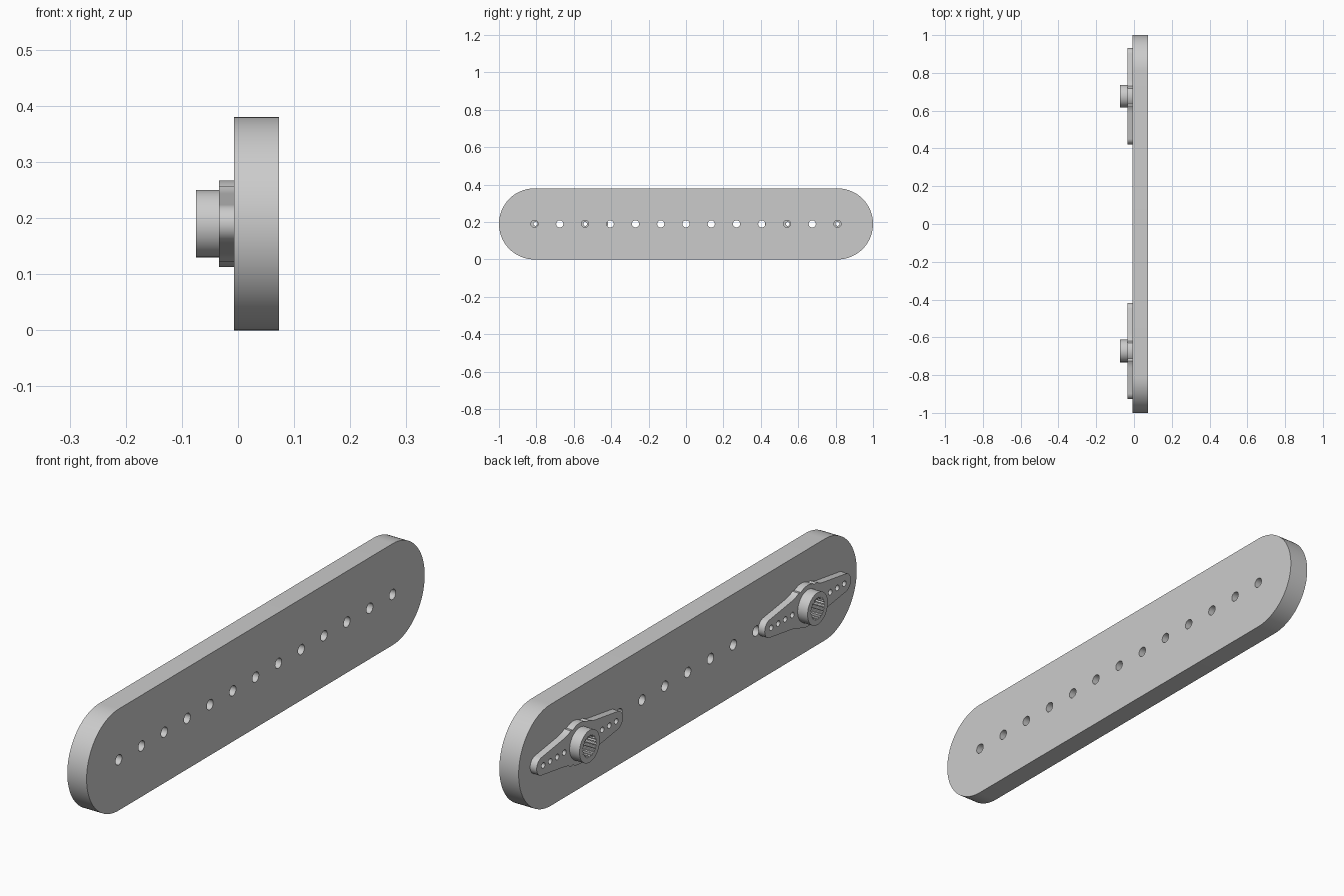
import bpy, bmesh, math
from mathutils import Matrix

cube = bpy.data.objects.get("Cube")
if cube:
    bpy.data.objects.remove(cube, do_unlink=True)

grey = bpy.data.materials.new("light grey")
grey.use_nodes = True
grey.diffuse_color = (0.6, 0.6, 0.6, 1)
grey.node_tree.nodes["Principled BSDF"].inputs["Base Color"].default_value = (0.6, 0.6, 0.6, 1)

MID_Z = 0.19
# profile (u, v) lies along world y and z; extrusion runs along world x
TO_WORLD = Matrix(((0, 0, 1, 0), (1, 0, 0, 0), (0, 1, 0, 0), (0, 0, 0, 1)))


def arc(cu, cv, r, a0, a1, n):
    """n + 1 points on an arc, angles in degrees."""
    return [(cu + r * math.cos(math.radians(a0 + (a1 - a0) * i / n)),
             cv + r * math.sin(math.radians(a0 + (a1 - a0) * i / n))) for i in range(n + 1)]


def circle(u, r, n=24):
    return arc(u, 0, r, 0, 360, n)[:-1]


def slab(name, loops, x0, x1, y=0.0):
    """Extrude an outline with holes from x0 to x1."""
    curve = bpy.data.curves.new(name, 'CURVE')
    curve.dimensions = '2D'
    curve.fill_mode = 'BOTH'
    curve.extrude = (x1 - x0) / 2
    for pts in loops:
        s = curve.splines.new('POLY')
        s.points.add(len(pts) - 1)
        for p, (u, v) in zip(s.points, pts):
            p.co = (u, v, 0, 1)
        s.use_cyclic_u = True
    tmp = bpy.data.objects.new(name + " curve", curve)
    bpy.context.collection.objects.link(tmp)
    dg = bpy.context.evaluated_depsgraph_get()
    mesh = bpy.data.meshes.new_from_object(tmp.evaluated_get(dg))
    bpy.data.objects.remove(tmp, do_unlink=True)
    bpy.data.curves.remove(curve)

    # weld caps to walls and place in the world
    bm = bmesh.new()
    bm.from_mesh(mesh)
    bmesh.ops.remove_doubles(bm, verts=bm.verts, dist=1e-5)
    bm.transform(Matrix.Translation(((x0 + x1) / 2, y, MID_Z)) @ TO_WORLD)
    bmesh.ops.recalc_face_normals(bm, faces=bm.faces)
    bm.to_mesh(mesh)
    bm.free()
    mesh.name = name
    mesh.materials.clear()
    mesh.materials.append(grey)
    ob = bpy.data.objects.new(name, mesh)
    bpy.context.collection.objects.link(ob)
    bpy.ops.object.select_all(action='DESELECT')
    ob.select_set(True)
    bpy.context.view_layer.objects.active = ob
    bpy.ops.object.shade_smooth_by_angle(angle=math.radians(30))
    return ob


# long plate with rounded ends and a row of thirteen holes
plate = arc(0.81, 0, 0.19, -90, 90, 40) + arc(-0.81, 0, 0.19, 90, 270, 40)
slab("plate", [plate] + [circle(0.135 * i, 0.019) for i in range(-6, 7)], -0.007, 0.073)

# horn outline: tapered arms with round tips, joined to a round centre
tip = arc(0.221, 0, 0.034, -82, 82, 18)
neck = [(0.092, 0.053), (0.08, 0.0555), (0.07, 0.0585), (0.061, 0.0625), (0.053, 0.067)]
centre = arc(0, 0, 0.077, 58, 122, 14)
half = tip + neck + centre + [(-u, v) for u, v in reversed(neck)]
outline = half + [(-u, -v) for u, v in half]

# toothed bore
TEETH = 21
bore = []
for i in range(TEETH):
    for k, r in ((0, 0.036), (0.25, 0.036), (0.5, 0.041), (0.75, 0.041)):
        a = 2 * math.pi * (i + k) / TEETH
        bore.append((r * math.cos(a), r * math.sin(a)))

arm_holes = [circle(s * d, 0.0105, 16) for s in (-1, 1) for d in (0.091, 0.133, 0.175, 0.216)]

for side, y in (("front", -0.672), ("back", 0.677)):
    slab(side + "_horn_arm", [outline, bore] + arm_holes, -0.034, -0.007, y)
    slab(side + "_horn_hub", [circle(0, 0.06, 48), bore], -0.075, -0.034, y)
